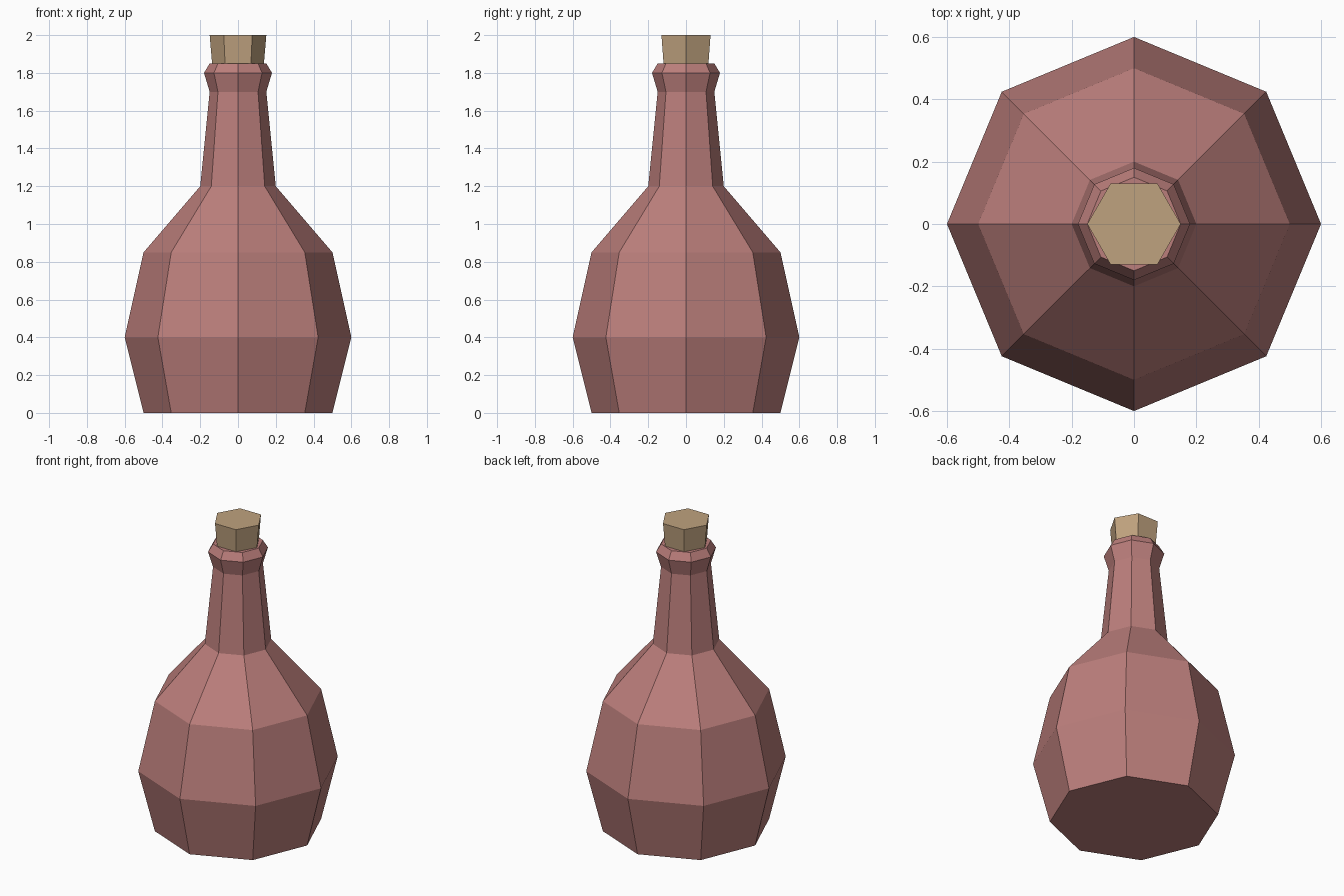
import bpy, bmesh
from math import cos, sin, tau

if "Cube" in bpy.data.objects:
    bpy.data.objects.remove(bpy.data.objects["Cube"], do_unlink=True)


def make_material(name, rgb):
    mat = bpy.data.materials.new(name)
    mat.use_nodes = True
    mat.diffuse_color = (*rgb, 1)
    bsdf = next(n for n in mat.node_tree.nodes if n.type == "BSDF_PRINCIPLED")
    bsdf.inputs["Base Color"].default_value = (*rgb, 1)
    return mat


def turned_part(name, profile, sides, mat):
    """Faceted solid of revolution from (radius, height) pairs, capped at both ends."""
    bm = bmesh.new()
    rings = [[bm.verts.new((r * cos(tau * i / sides), r * sin(tau * i / sides), z))
              for i in range(sides)] for r, z in profile]
    for low, high in zip(rings, rings[1:]):
        for i in range(sides):
            j = (i + 1) % sides
            bm.faces.new((low[i], low[j], high[j], high[i]))
    bm.faces.new(rings[0][::-1])
    bm.faces.new(rings[-1])
    mesh = bpy.data.meshes.new(name)
    bm.to_mesh(mesh)
    bm.free()
    mesh.materials.append(mat)
    obj = bpy.data.objects.new(name, mesh)
    bpy.context.collection.objects.link(obj)
    return obj


glass = make_material("dusty_pink_glass", (0.5, 0.21, 0.2))
cork = make_material("tan_cork", (0.52, 0.36, 0.21))

# Bottle: base, belly, shoulder, neck and flared lip
turned_part("bottle", [(0.5, 0), (0.6, 0.4), (0.5, 0.85), (0.2, 1.2),
                       (0.15, 1.7), (0.18, 1.8), (0.15, 1.85)], 8, glass)

# Tapered stopper seated in the lip
turned_part("stopper", [(0.133, 1.8), (0.15, 2.0)], 6, cork)
